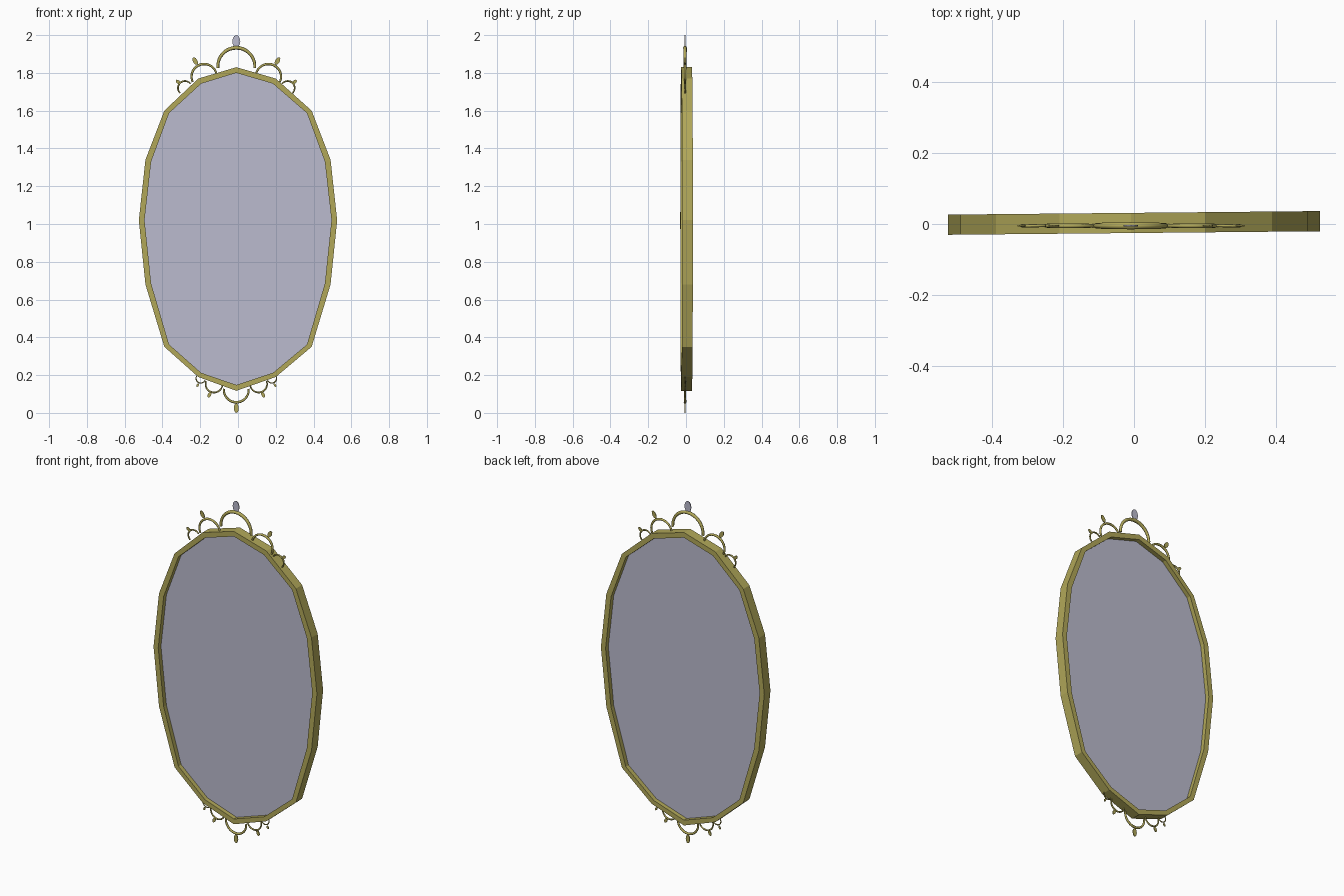
import bpy, bmesh, math
from mathutils import Vector

if "Cube" in bpy.data.objects:
    bpy.data.objects.remove(bpy.data.objects["Cube"])

CX = -0.009    # symmetry axis of the ornaments
CY = -0.005    # depth of the ornaments
TILT = 0.0095  # slight turn of the frame about z


def material(name, rgb):
    m = bpy.data.materials.new(name)
    m.diffuse_color = (*rgb, 1)
    m.use_nodes = True
    m.node_tree.nodes["Principled BSDF"].inputs["Base Color"].default_value = m.diffuse_color
    return m


gold = material("antique gold", (0.44, 0.39, 0.10))
silver = material("mirror silver", (0.50, 0.50, 0.62))


def make(name, bm, mat):
    bmesh.ops.recalc_face_normals(bm, faces=bm.faces)
    me = bpy.data.meshes.new(name)
    bm.to_mesh(me)
    bm.free()
    ob = bpy.data.objects.new(name, me)
    bpy.context.collection.objects.link(ob)
    me.materials.append(mat)
    return ob


# Half outlines (top to bottom, right side), completed by mirroring
outer = [(CX, 1.83), (0.20, 1.77), (0.39, 1.60), (0.49, 1.34), (0.525, 1.02),
         (0.49, 0.68), (0.39, 0.35), (0.20, 0.19), (CX, 0.117)]
inner = [(CX, 1.80), (0.185, 1.743), (0.365, 1.587), (0.46, 1.33), (0.495, 1.02),
         (0.46, 0.685), (0.365, 0.362), (0.185, 0.212), (CX, 0.148)]


def loop(half):
    return half + [(-x - 0.01, z) if x < 0.3 else (-x, z) for x, z in half[-2:0:-1]]


def frame_y(x, d):
    return 0.003 + d + x * TILT


# Faceted oval frame: rectangular section around the outline
bm = bmesh.new()
rings = [[bm.verts.new((x, frame_y(x, d), z)) for x, z in loop(h)]
         for h, d in ((outer, -0.0285), (outer, 0.0285), (inner, 0.0285), (inner, -0.0285))]
n = len(rings[0])
for k in range(4):
    a, b = rings[k], rings[(k + 1) % 4]
    for i in range(n):
        j = (i + 1) % n
        bm.faces.new((a[i], a[j], b[j], b[i]))
make("oval_frame", bm, gold)

# Thin mirror glass in the middle of the frame
bm = bmesh.new()
front, back = [[bm.verts.new((x, frame_y(x, d), z)) for x, z in loop(inner)] for d in (-0.003, 0.003)]
bm.faces.new(front)
bm.faces.new(back)
for i in range(n):
    bm.faces.new((front[i], front[(i + 1) % n], back[(i + 1) % n], back[i]))
make("mirror_glass", bm, silver)


# Scroll arch: tube bent along an arc and thicker at its crown
def arch(name, x, z, r, lean, t, span=190):
    bm = bmesh.new()
    steps, sides, prev = 20, 8, None
    for i in range(steps + 1):
        u = i / steps - 0.5
        a = math.radians(lean + u * span)
        out = Vector((math.sin(a), 0, math.cos(a)))
        c = Vector((x, CY, z)) + out * r
        w = t * (1 - 0.5 * abs(u))
        ring = [bm.verts.new(c + out * w * math.cos(k * math.tau / sides)
                             + Vector((0, w * math.sin(k * math.tau / sides), 0))) for k in range(sides)]
        if prev:
            for k in range(sides):
                m = (k + 1) % sides
                bm.faces.new((prev[k], prev[m], ring[m], ring[k]))
        else:
            bm.faces.new(ring)
        prev = ring
    bm.faces.new(prev)
    ob = make(name, bm, gold)
    for p in ob.data.polygons:
        p.use_smooth = len(p.vertices) == 4


# Flat oval finial on the crown of an arch
def finial(name, x, z, half_len, half_wid, lean, mat):
    bm = bmesh.new()
    a = math.radians(lean)
    along, across = Vector((math.sin(a), 0, math.cos(a))), Vector((math.cos(a), 0, -math.sin(a)))
    sides = 12
    layers = []
    for d in (-0.002, 0.002):
        layers.append([bm.verts.new(Vector((x, CY + d, z))
                       + along * half_len * math.cos(k * math.tau / sides)
                       + across * half_wid * math.sin(k * math.tau / sides)) for k in range(sides)])
        bm.faces.new(layers[-1])
    for k in range(sides):
        m = (k + 1) % sides
        bm.faces.new((layers[0][k], layers[0][m], layers[1][m], layers[1][k]))
    make(name, bm, mat)


# Centre ornaments
arch("top_centre_arch", CX, 1.835, 0.098, 0, 0.010)
finial("top_centre_finial", CX, 1.967, 0.033, 0.021, 0, silver)
arch("bottom_centre_arch", CX, 0.122, 0.066, 180, 0.007)
finial("bottom_centre_finial", CX, 0.025, 0.025, 0.013, 180, gold)

# Side ornaments: name, arch x, z, radius, lean, tube; finial x, z, length, width, lean
side_parts = [
    ("top_middle", 0.17, 1.78, 0.067, 20, 0.007, 0.218, 1.863, 0.022, 0.012, 30),
    ("top_outer", 0.272, 1.72, 0.037, 42, 0.005, 0.308, 1.752, 0.015, 0.009, 50),
    ("bottom_middle", 0.118, 0.153, 0.045, 165, 0.005, 0.142, 0.096, 0.016, 0.009, 155),
    ("bottom_outer", 0.188, 0.183, 0.025, 150, 0.0035, 0.205, 0.146, 0.010, 0.006, 150),
]
for nm, x, z, r, lean, t, fx, fz, hl, hw, fl in side_parts:
    for s, side in ((1, "right"), (-1, "left")):
        arch(f"{nm}_arch_{side}", CX + s * x, z, r, s * lean, t)
        finial(f"{nm}_finial_{side}", CX + s * fx, fz, hl, hw, s * fl, gold)
